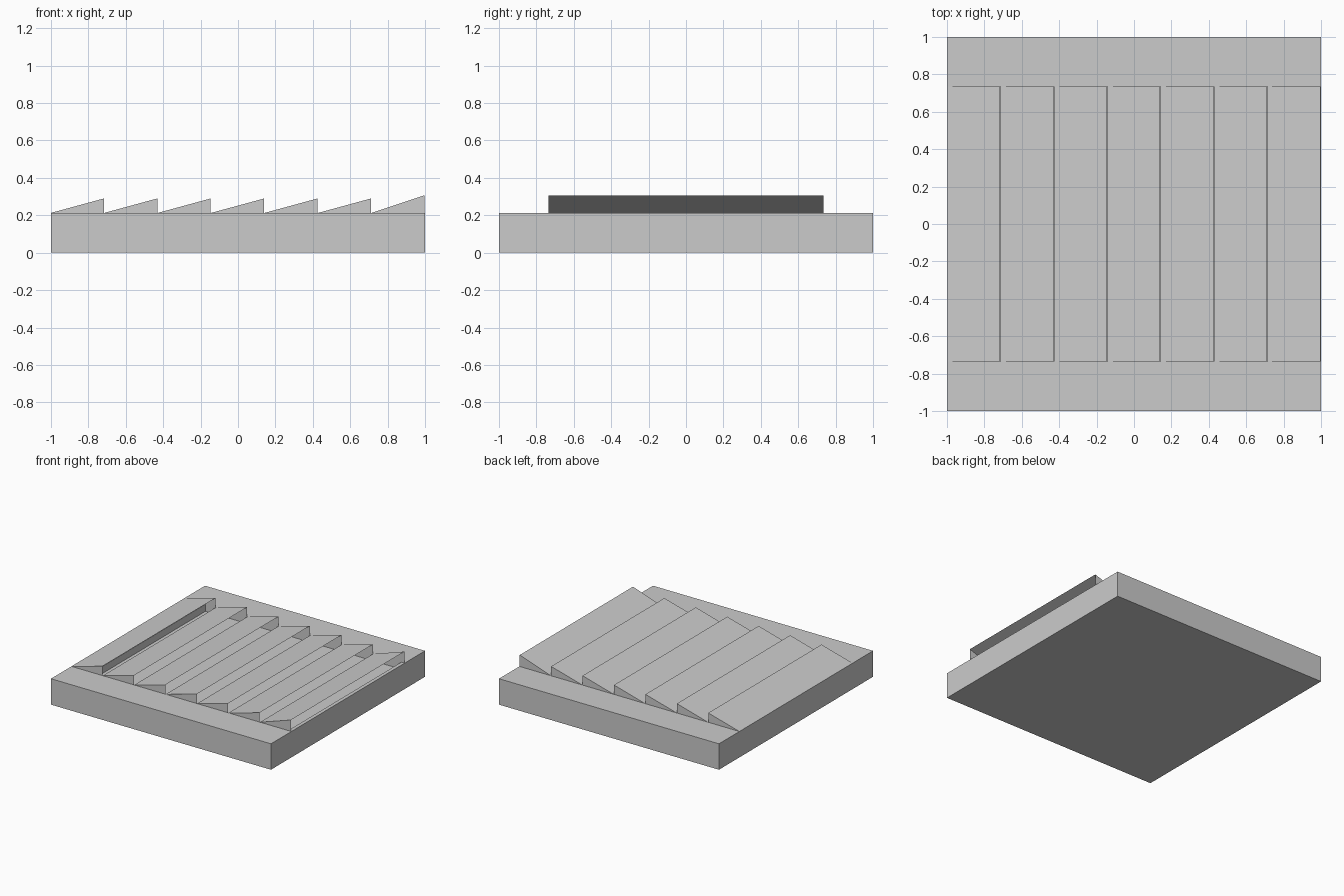
import bpy
import bmesh

if "Cube" in bpy.data.objects:
    bpy.data.objects.remove(bpy.data.objects["Cube"])

TOP = 0.213          # top of the slab
HALF_Y = 0.735       # half length of the louvers
COUNT = 7
PITCH = 2.0 / COUNT


def finish(name, bm):
    mesh = bpy.data.meshes.new(name)
    bm.to_mesh(mesh)
    bm.free()
    obj = bpy.data.objects.new(name, mesh)
    bpy.context.collection.objects.link(obj)
    return obj


# Base slab with a recessed tray beneath the louvers
def make_base():
    x0, x1, floor = -0.81, 0.97, 0.155
    bm = bmesh.new()
    bmesh.ops.create_cube(bm, size=2)
    for v in bm.verts:
        v.co.z = TOP if v.co.z > 0 else 0
    top = max(bm.faces, key=lambda f: f.calc_center_median().z)
    bmesh.ops.inset_region(bm, faces=[top], thickness=0.1)
    for v in top.verts:
        v.co.x = x1 if v.co.x > 0 else x0
        v.co.y = HALF_Y if v.co.y > 0 else -HALF_Y
    bmesh.ops.inset_region(bm, faces=[top], thickness=0.001)
    for v in top.verts:
        v.co.x = x1 if v.co.x > 0 else x0
        v.co.y = HALF_Y if v.co.y > 0 else -HALF_Y
        v.co.z = floor
    bmesh.ops.recalc_face_normals(bm, faces=bm.faces)
    finish("base_slab", bm)


# Louver: sloping sheet with two triangular cheeks, open towards +x
def make_louver(index):
    last = index == COUNT - 1
    x0 = -1 + index * PITCH
    x1 = x0 + PITCH - 0.003
    tip = 0.307 if last else 0.29
    bm = bmesh.new()
    ends = []
    for y in (-HALF_Y, HALF_Y):
        ends.append([bm.verts.new(p) for p in
                     ((x0, y, TOP), (x1, y, TOP), (x1, y, tip))])
    near, far = ends
    bm.faces.new(near)
    bm.faces.new(far[::-1])
    bm.faces.new((near[0], near[2], far[2], far[0]))
    finish(f"louver_{index + 1}", bm)


make_base()
for i in range(COUNT):
    make_louver(i)
